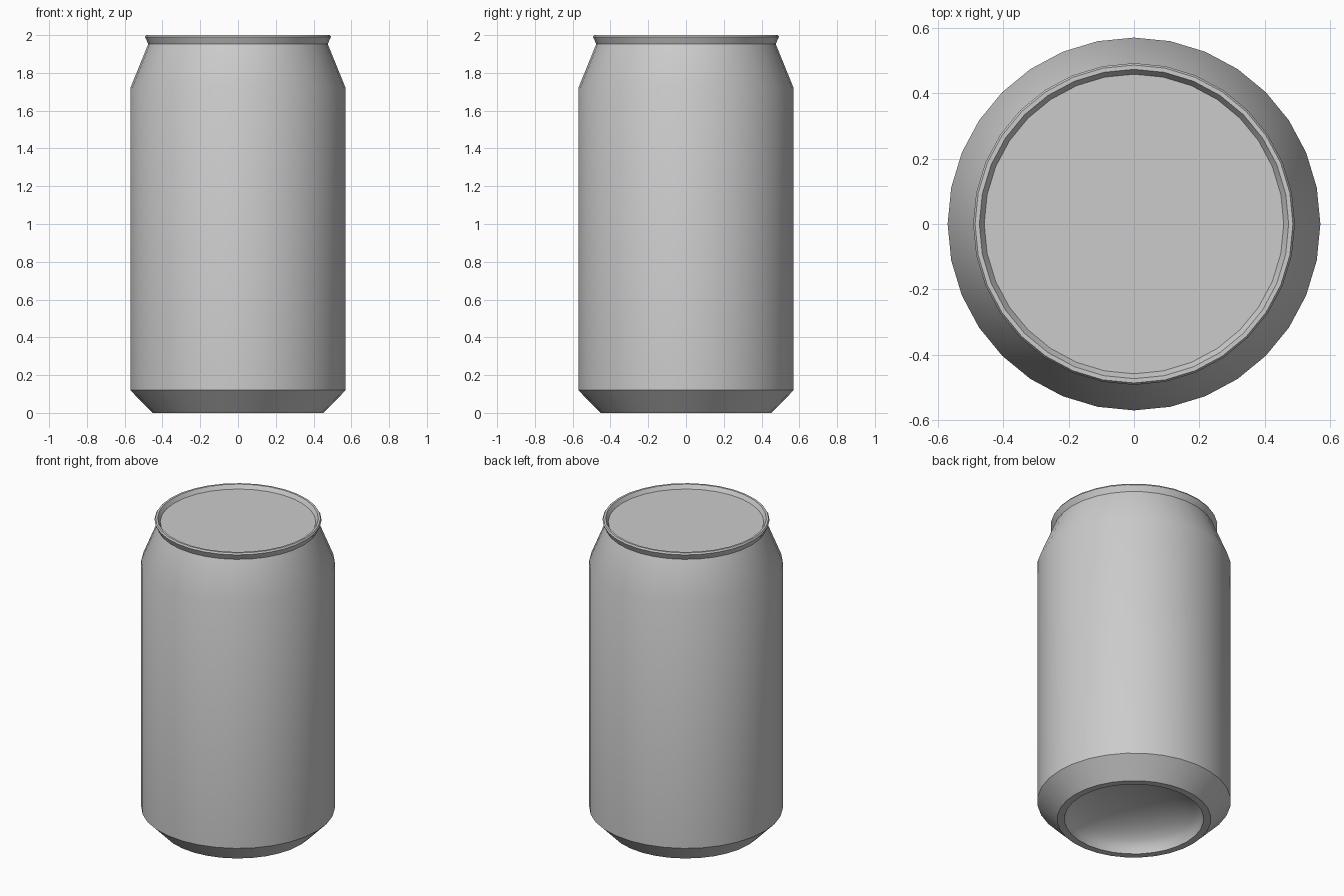
import bpy, bmesh, math
from mathutils import Matrix, Vector

cube = bpy.data.objects.get("Cube")
if cube:
    bpy.data.objects.remove(cube, do_unlink=True)

SIDES = 32

metal = bpy.data.materials.new("bare grey metal")
metal.use_nodes = True
grey = (0.6, 0.6, 0.6, 1)
metal.diffuse_color = grey
metal.node_tree.nodes["Principled BSDF"].inputs["Base Color"].default_value = grey


def lathe(name, profile):
    """Spin a (radius, height) profile around z; profile runs bottom to top outside."""
    bm = bmesh.new()
    verts = [bm.verts.new((r, 0, z)) for r, z in profile]
    edges = [bm.edges.new(pair) for pair in zip(verts, verts[1:])]
    bmesh.ops.spin(bm, geom=verts + edges, cent=(0, 0, 0), axis=(0, 0, 1),
                   angle=math.tau, steps=SIDES, use_merge=True)
    bmesh.ops.remove_doubles(bm, verts=bm.verts, dist=0.0005)
    bmesh.ops.recalc_face_normals(bm, faces=bm.faces)
    mesh = bpy.data.meshes.new(name)
    bm.to_mesh(mesh)
    bm.free()
    mesh.materials.append(metal)
    obj = bpy.data.objects.new(name, mesh)
    bpy.context.collection.objects.link(obj)
    bpy.ops.object.select_all(action="DESELECT")
    obj.select_set(True)
    bpy.context.view_layer.objects.active = obj
    bpy.ops.object.shade_smooth_by_angle(angle=math.radians(30))
    return obj


# Concave underside: an arc from the centre out to the standing ring
dome_radius, dome_height, steps = 0.41, 0.17, 7
dome = [(dome_radius * math.sin(a), dome_height * math.cos(a))
        for a in (math.pi / 2 * i / steps for i in range(steps + 1))]

# Standing ring, chamfer, wall and shoulder
wall = [(0.453, 0), (0.57, 0.12), (0.57, 1.72), (0.475, 1.953)]

# Rolled rim and recessed lid
rim = [(0.492, 1.99), (0.486, 2.0), (0.473, 2.0), (0.458, 1.975), (0, 1.975)]

lathe("can_body", dome + wall + rim)
